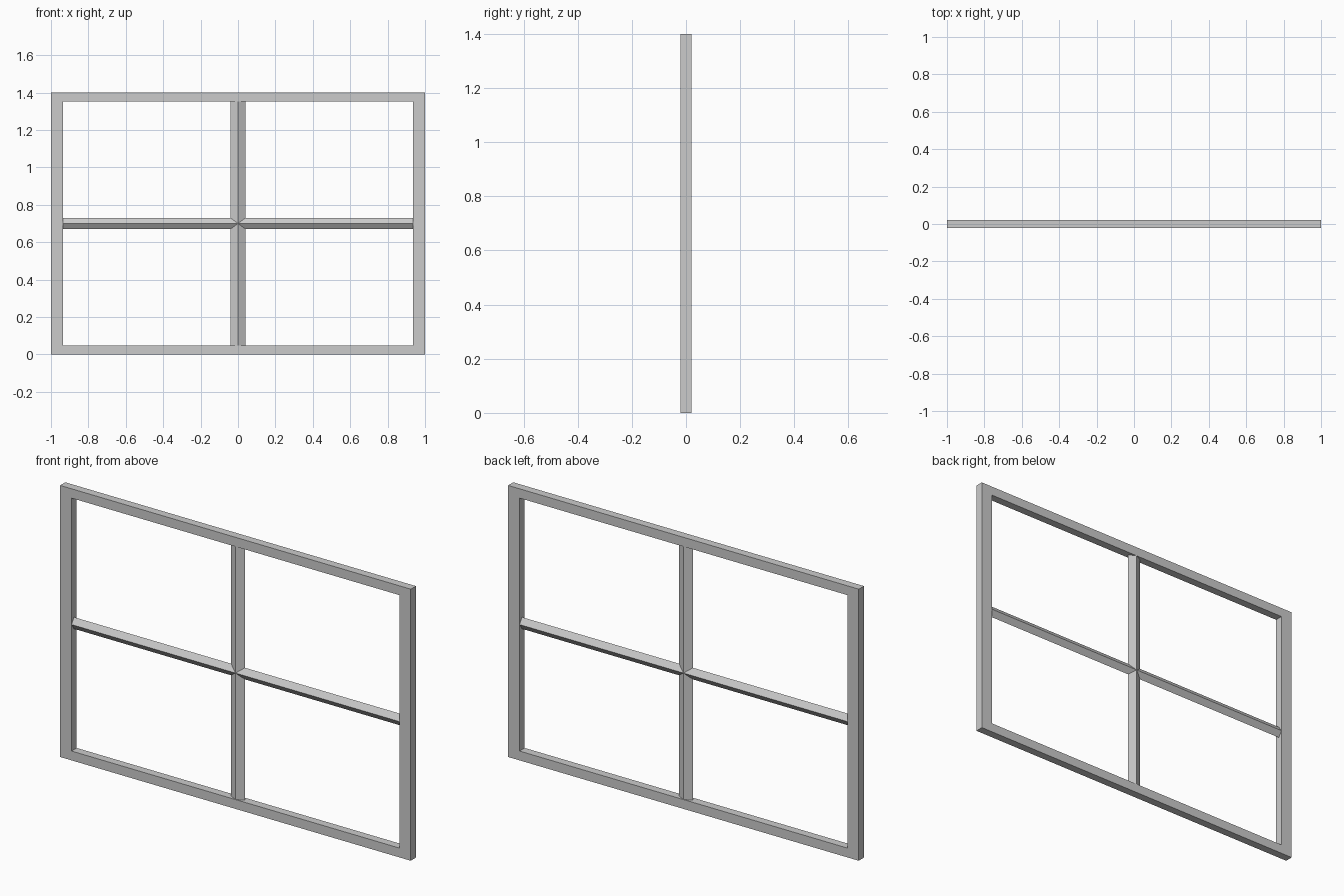
import bpy, bmesh

if "Cube" in bpy.data.objects:
    bpy.data.objects.remove(bpy.data.objects["Cube"])

HALF_W, HEIGHT, HALF_D = 1.0, 1.4, 0.021
STILE, RAIL = 0.065, 0.048
MID_Z = HEIGHT / 2


def finish(name, bm):
    bmesh.ops.recalc_face_normals(bm, faces=bm.faces)
    mesh = bpy.data.meshes.new(name)
    bm.to_mesh(mesh)
    bm.free()
    obj = bpy.data.objects.new(name, mesh)
    bpy.context.collection.objects.link(obj)
    return obj


def rectangle(bm, half_w, half_h, y):
    corners = [(-1, -1), (1, -1), (1, 1), (-1, 1)]
    return [bm.verts.new((sx * half_w, y, MID_Z + sz * half_h)) for sx, sz in corners]


def bridge(bm, a, b):
    n = len(a)
    for i in range(n):
        j = (i + 1) % n
        bm.faces.new((a[i], a[j], b[j], b[i]))


# Outer frame: four rectangular loops bridged into one closed ring
bm = bmesh.new()
loops = [rectangle(bm, HALF_W, MID_Z, -HALF_D),
         rectangle(bm, HALF_W, MID_Z, HALF_D),
         rectangle(bm, HALF_W - STILE, MID_Z - RAIL, HALF_D),
         rectangle(bm, HALF_W - STILE, MID_Z - RAIL, -HALF_D)]
for i in range(4):
    bridge(bm, loops[i], loops[(i + 1) % 4])
finish("window_frame", bm)


# Glazing bars: diamond-section prisms crossing at the centre
def glazing_bar(name, half_len, half_width, vertical):
    bm = bmesh.new()
    ends = []
    for s in (-half_len, half_len):
        ring = []
        for w, y in ((-half_width, 0), (0, -HALF_D), (half_width, 0), (0, HALF_D)):
            x, z = (w, s) if vertical else (s, w)
            ring.append(bm.verts.new((x, y, MID_Z + z)))
        bm.faces.new(ring)
        ends.append(ring)
    bridge(bm, *ends)
    return finish(name, bm)


glazing_bar("vertical_bar", MID_Z - RAIL, 0.04, True)
glazing_bar("horizontal_bar", HALF_W - STILE, 0.03, False)
